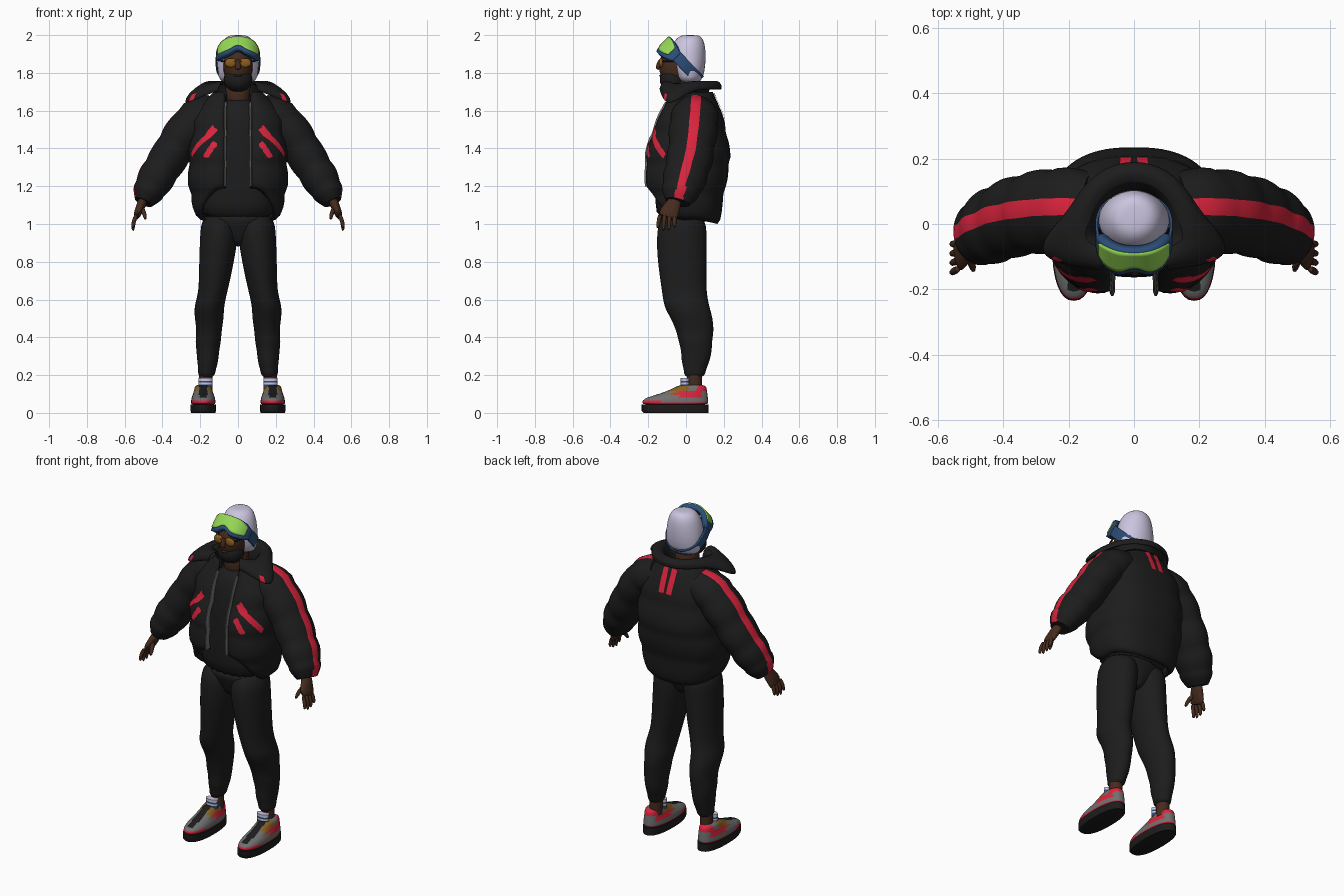
import bpy, bmesh, math
from math import sin, cos, pi
from mathutils import Vector

cube = bpy.data.objects.get("Cube")
if cube:
    bpy.data.objects.remove(cube, do_unlink=True)


def material(name, rgb):
    m = bpy.data.materials.new(name)
    m.use_nodes = True
    colour = (*rgb, 1)
    m.diffuse_color = colour
    bsdf = m.node_tree.nodes["Principled BSDF"]
    bsdf.inputs["Base Color"].default_value = colour
    bsdf.inputs["Roughness"].default_value = 0.8
    return m


black = material("black cloth", (.012, .012, .012))
red = material("red trim", (.7, .017, .045))
green = material("green lens", (.3, .68, .09))
blue = material("blue strap", (.025, .075, .19))
lilac = material("pale lilac knit", (.6, .56, .74))
skin = material("brown skin", (.06, .024, .013))
grey = material("grey leather", (.16, .16, .16))
amber = material("amber glass", (.26, .11, .012))


def loft(name, rings, mats, paint=None, solid=True, sub=1, thick=0):
    """Skin a list of point rings; solid ones are closed round and capped."""
    bm = bmesh.new()
    rows = [[bm.verts.new(p) for p in ring] for ring in rings]
    n = len(rows[0])
    for a, b in zip(rows, rows[1:]):
        for j in range(n if solid else n - 1):
            k = (j + 1) % n
            bm.faces.new((a[j], a[k], b[k], b[j]))
    if solid:
        bm.faces.new(rows[0][::-1])
        bm.faces.new(rows[-1])
        bmesh.ops.recalc_face_normals(bm, faces=bm.faces)
    if paint:
        for f in bm.faces:
            f.material_index = paint(f.calc_center_median())
    me = bpy.data.meshes.new(name)
    bm.to_mesh(me)
    bm.free()
    for m in mats:
        me.materials.append(m)
    me.shade_smooth()
    me.set_sharp_from_angle(angle=math.radians(55))
    ob = bpy.data.objects.new(name, me)
    bpy.context.collection.objects.link(ob)
    if thick:
        ob.modifiers.new("thickness", "SOLIDIFY").thickness = thick
    if sub:
        mod = ob.modifiers.new("smooth", "SUBSURF")
        mod.levels = mod.render_levels = sub
    return ob


def power(v, p):
    return math.copysign(abs(v) ** p, v)


def ring(z, cx, rx, front, back, n=24, p=1):
    """Horizontal oval ring, counter-clockwise from the front."""
    cy, ry = (front + back) / 2, (back - front) / 2
    return [Vector((cx + rx * power(sin(a), p), cy - ry * power(cos(a), p), z))
            for a in (2 * pi * i / n for i in range(n))]


def tube(name, stations, mats, n=8, sub=1, paint=None):
    """Tube along (centre, radius, depth radius) stations."""
    pts = [Vector(s[0]) for s in stations]
    rings = []
    for i, (c, ra, rb) in enumerate(stations):
        t = (pts[min(i + 1, len(pts) - 1)] - pts[max(i - 1, 0)]).normalized()
        a = t.cross(Vector((0, 1, 0))).normalized()
        b = a.cross(t)
        rings.append([pts[i] + a * ra * cos(2 * pi * (k + .5) / n)
                      + b * rb * sin(2 * pi * (k + .5) / n) for k in range(n)])
    return loft(name, rings, mats, paint, sub=sub)


def ball(name, centre, radii, mat):
    c, r = Vector(centre), radii
    rings = []
    for i in range(1, 14):
        a = pi * i / 14
        s, z = sin(a), c.z - r[2] * cos(a)
        rings.append(ring(z, c.x, r[0] * s, c.y - r[1] * s, c.y + r[1] * s))
    return loft(name, rings, [mat], sub=0)


def sample(table, z):
    for a, b in zip(table, table[1:]):
        if z <= b[0]:
            k = max(0, (z - a[0]) / (b[0] - a[0]))
            return [p + (q - p) * k for p, q in zip(a[1:], b[1:])]
    return table[-1][1:]


SIDES = (("left", 1), ("right", -1))

# Trousers: seat and two baggy legs (z, centre x, half width, front y, back y)
LEG = [(.185, .168, .046, -.012, .1), (.23, .164, .046, -.01, .105), (.27, .16, .056, -.025, .125),
       (.33, .16, .06, -.025, .138), (.38, .158, .069, -.04, .138), (.43, .153, .066, -.05, .148),
       (.5, .152, .077, -.08, .143), (.56, .154, .08, -.117, .125), (.63, .135, .076, -.126, .11),
       (.72, .122, .085, -.14, .108), (.82, .112, .094, -.152, .11), (.92, .101, .101, -.157, .11),
       (1.06, .1, .095, -.145, .11)]
for side, s in SIDES:
    loft(side + "_trouser_leg", [ring(z, s * cx, rx, f, b) for z, cx, rx, f, b in LEG], [black], sub=2)
loft("trouser_seat", [ring(.88, 0, .03, -.08, .05), ring(.93, 0, .09, -.108, .075),
                      ring(1.0, 0, .185, -.135, .1), ring(1.06, 0, .196, -.15, .11)], [black], sub=2)

# Shirt
SHIRT = [(1.02, .2, -.155, .12), (1.1, .203, -.165, .13), (1.3, .19, -.165, .13),
         (1.5, .18, -.155, .13), (1.6, .14, -.13, .11), (1.67, .075, -.095, .07)]
loft("shirt", [ring(z, 0, rx, f, b, p=.85) for z, rx, f, b in SHIRT], [black])

# Open puffer jacket (z, half width, front y, back y)
JACKET = [(1.0, .205, -.15, .18), (1.1, .24, -.195, .19), (1.2, .262, -.225, .21),
          (1.35, .262, -.23, .235), (1.45, .255, -.205, .222), (1.55, .245, -.165, .2),
          (1.63, .205, -.13, .175), (1.7, .125, -.1, .14)]


def jacket_point(u, t):
    c = cos(2 * pi * u)
    hem = 1.0 + .19 * max(0, c) ** 3 + .025 * (1 - abs(c))
    z = hem + (1.7 - hem) * t
    rx, f, b = sample(JACKET, z)
    gap = math.asin((.066 / rx) ** 1.25)
    a = gap + (2 * pi - 2 * gap) * u
    puff = 1 + .04 * (abs(sin(pi * (z - 1.0) / .16)) - .6)
    if t == 0:
        puff *= .94
    curl = .025 * math.exp(-min(u, 1 - u) / .022)
    return Vector((rx * puff * power(sin(a), .8),
                   (f + b) / 2 - (b - f) / 2 * puff * power(cos(a), .8) + curl, z))


jacket = loft("jacket_body", [[jacket_point(j / 72, i / 30) for j in range(73)] for i in range(31)],
              [black], solid=False, sub=0, thick=.025)
for side, u in (("left", 0), ("right", 1)):
    edge = [(jacket_point(u, .02 + .86 * i / 16), .008, .02) for i in range(17)]
    tube(side + "_zipper", edge, [grey], n=8, sub=0)

# Sleeves with an outer stripe, puffed between seams
ARM = [((.12, .05, 1.6), .095, .11), ((.22, .045, 1.555), .108, .128), ((.3, .035, 1.46), .104, .125),
       ((.37, .02, 1.345), .1, .12), ((.43, -.005, 1.25), .097, .115), ((.475, -.03, 1.17), .084, .1),
       ((.5, -.045, 1.115), .052, .068)]


def sleeve(name, s):
    stations = []
    count = 30
    for i in range(count + 1):
        q = i / count * (len(ARM) - 1)
        k = min(int(q), len(ARM) - 2)
        (c, ra, rb), (d, sa, sb) = ARM[k], ARM[k + 1]
        w = q - k
        p = Vector(c).lerp(Vector(d), w)
        puff = 1 + .07 * (abs(sin(pi * i / 6)) - .6)
        stations.append(((p.x * s, p.y, p.z), (ra + (sa - ra) * w) * puff, (rb + (sb - rb) * w) * puff))

    def paint(c):
        x, z = abs(c.x), c.z
        y, mid_z = min(((Vector((x, 0, z)) - Vector((p[0] * s, 0, p[2]))).length, p[1], p[2])
                       for p, _, _ in stations)[1:]
        return int(abs(c.y - y - .006) < .026 and z > mid_z + .012 and x > .15)
    tube(name, stations, [black, red], n=60, sub=0, paint=paint)


# Hands with four fingers and a thumb
for side, s in SIDES:
    sleeve(side + "_sleeve", s)
    tube(side + "_palm", [((s * .498, -.05, 1.14), .026, .036), ((s * .512, -.068, 1.1), .026, .042),
                          ((s * .53, -.09, 1.06), .022, .056), ((s * .54, -.1, 1.03), .015, .052)],
         [skin], n=12)
    for i in range(4):
        y = -.137 + .025 * i
        drop = (.0, .015, .012, -.005)[i]
        tube(f"{side}_finger_{i + 1}",
             [((s * .535, y, 1.055), .013, .013), ((s * .555, y - .008 + .003 * i, 1.01), .012, .012),
              ((s * .556, y - .014 + .005 * i, .975 - drop), .009, .009)], [skin])
    tube(side + "_thumb", [((s * .515, -.085, 1.09), .015, .017), ((s * .495, -.122, 1.06), .013, .014),
                           ((s * .49, -.145, 1.02), .009, .01)], [skin])


# Wide folded collar with pointed wings
def collar_ring(radius, z, flare, drop):
    pts = []
    for i in range(65):
        a = .55 + (2 * pi - 1.1) * i / 64
        wing = math.exp(-abs((min(a, 2 * pi - a) - 1.2) / .4) ** 1.6)
        r = radius + flare * wing
        pts.append(Vector((r * sin(a), -cos(a) * r * (.8 if cos(a) > 0 else 1), z - drop * wing)))
    return pts


loft("collar", [collar_ring(*r) for r in ((.115, 1.63, 0, 0), (.118, 1.7, .01, 0), (.135, 1.745, .02, .0),
                                        (.16, 1.75, .055, .03), (.178, 1.735, .1, .065),
                                        (.176, 1.712, .115, .075))][::-1],
     [black, red], lambda c: int(abs(c.x) > .215 and c.z < 1.69 and c.y < -.09), solid=False, thick=-.014)


# Red chest and back flashes lying on the jacket
def flash(name, start, end, width):
    a, b = Vector(start), Vector(end)
    across = (b - a).cross(Vector((0, 1, 0))).normalized() * width / 2
    rings = [[a.lerp(b, i / 14) + across * k / 2 for k in range(-2, 3)] for i in range(15)]
    ob = loft(name, rings, [red], solid=False, sub=0)
    mod = ob.modifiers.new("lie on jacket", "SHRINKWRAP")
    mod.target = jacket
    mod.wrap_mode = "ABOVE_SURFACE"
    mod.offset = .005


for side, s in SIDES:
    flash(side + "_chest_flash", (s * .13, -.22, 1.525), (s * .262, -.12, 1.36), .046)
    flash(side + "_pocket_flash", (s * .125, -.25, 1.45), (s * .205, -.25, 1.35), .044)
    flash(side + "_back_flash", (s * .026, .24, 1.565), (s * .03, .17, 1.7), .036)

# Shoes, socks and ankles (z, front y, back y, half width)
UPPER = [(.04, -.23, .118, .064), (.055, -.233, .117, .065), (.066, -.23, .117, .064), (.08, -.212, .116, .062),
         (.095, -.16, .114, .056), (.115, -.1, .112, .05), (.135, -.06, .108, .045), (.15, -.03, .1, .04)]
for side, s in SIDES:
    cx = s * .184

    def shoe_paint(c):
        if c.z > .085 and abs(c.x - cx) < .022 and c.y < 0:
            return 2
        rim = c.z < .05 or c.z < .063 and c.y < -.14
        swoosh = .083 < c.z < .11 and -.04 < c.y < .085
        heel = c.z > .11 and c.y > .06
        if rim or swoosh or heel:
            return 1
        return 3 if c.z > .1 and c.y > -.07 and c.y < .02 else 0
    loft(side + "_shoe", [ring(z, cx, w, f, b, n=48, p=.85) for z, f, b, w in UPPER],
         [grey, red, black, amber], shoe_paint)
    loft(side + "_sole", [ring(z, cx, w, f, .12, n=32, p=.85) for z, f, w in
                          ((0, -.225, .064), (.01, -.235, .067), (.045, -.235, .067))], [black], sub=0)
    loft(side + "_ankle", [ring(z, s * .17, .036, .005, .085) for z in (.11, .16, .21)], [skin], sub=0)
    loft(side + "_sock", [ring(z, s * .172, .038, -.028, .02) for z in (.13, .15, .16, .17, .178, .186)],
         [blue, lilac], lambda c: int(c.z > .172 or .15 < c.z < .16), sub=0)

# Head, neck and beard
loft("neck", [ring(1.62, 0, .08, -.095, .07), ring(1.69, 0, .066, -.085, .06),
              ring(1.8, 0, .062, -.08, .06)], [skin])
ball("face", (0, -.045, 1.835), (.078, .098, .11), skin)
ball("beard", (0, -.07, 1.765), (.076, .069, .066), black)
ball("lips", (0, -.128, 1.785), (.022, .014, .007), skin)
tube("nose", [((0, -.135, 1.875), .01, .008), ((0, -.147, 1.84), .014, .014),
              ((0, -.146, 1.815), .02, .014)], [skin], n=10)
for side, s in SIDES:
    ball(side + "_glasses_lens", (s * .037, -.132, 1.853), (.033, .012, .025), amber)
    tube(side + "_glasses_arm", [((s * .066, -.125, 1.862), .004, .004),
                                 ((s * .09, -.03, 1.862), .004, .005)], [black], sub=0)
tube("glasses_bridge", [((-.02, -.145, 1.862), .004, .004), ((.02, -.145, 1.862), .004, .004)],
     [amber], sub=0)

# Knitted hat
HAT = [(1.745, .085, -.03, .07), (1.775, .106, -.06, .092), (1.84, .112, -.078, .104), (1.9, .104, -.092, .105),
       (1.94, .094, -.08, .102), (1.975, .078, -.058, .093), (1.995, .056, -.035, .076), (2.0, .028, -.01, .055)]
loft("hat", [ring(z, 0, rx, f, b) for z, rx, f, b in HAT], [lilac])


# Ski goggles pushed up on the forehead
def goggle_grid(span, low, high, off, notch, rounding):
    outward, up = Vector((0, -.7, .71)), Vector((0, .71, .7))
    rings = []
    for i in range(7):
        row = []
        for j in range(49):
            k = j / 24 - 1
            a = span * k
            bottom = low + notch * math.exp(-(a / .25) ** 2)
            v = (bottom + (high - bottom) * i / 6) * (1 - rounding * k ** 4)
            row.append(Vector((0, -.0225, 1.859)) + Vector(((.106 + off) * power(sin(a), .88), 0, 0))
                       + outward * (.126 + off) * power(cos(a), .88) + up * v)
        rings.append(row)
    return rings


loft("goggle_strap", goggle_grid(pi, -.03, .03, .012, 0, 0), [blue], solid=False, sub=0, thick=.008)
loft("goggle_frame", goggle_grid(1.35, -.06, .048, .014, .022, .5), [blue], solid=False, sub=0, thick=.03)
loft("goggle_lens", goggle_grid(1.05, -.044, .045, .019, .026, .45), [green], solid=False, sub=0, thick=.009)
